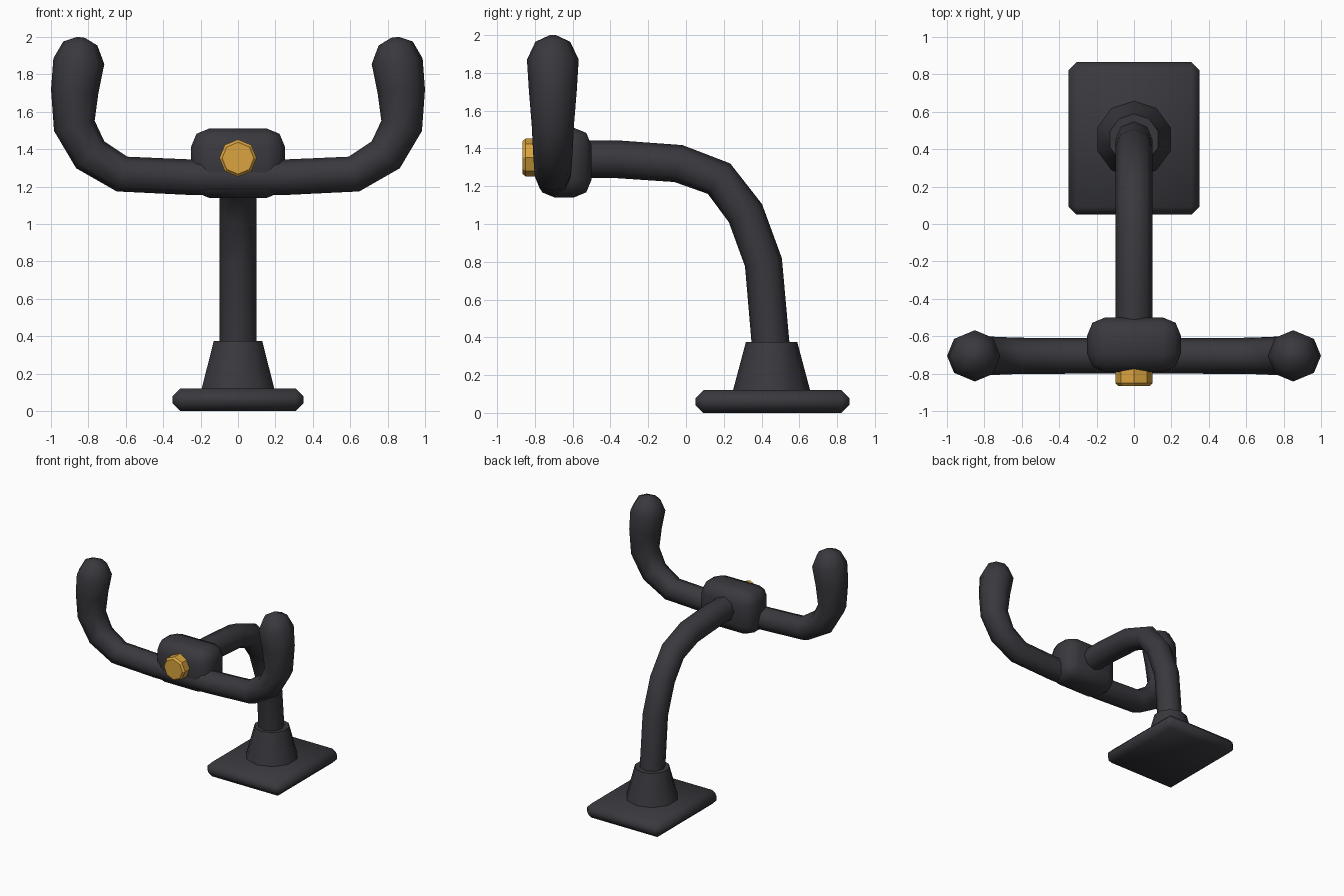
import bpy, bmesh, math
from mathutils import Vector

if "Cube" in bpy.data.objects:
    bpy.data.objects.remove(bpy.data.objects["Cube"])


def material(name, rgb):
    m = bpy.data.materials.new(name)
    m.diffuse_color = (*rgb, 1)
    m.use_nodes = True
    m.node_tree.nodes["Principled BSDF"].inputs["Base Color"].default_value = m.diffuse_color
    return m


BLACK = material("charcoal", (0.040, 0.040, 0.048))
GOLD = material("gold", (0.70, 0.37, 0.05))


def finish(bm, name, mat, angle=50):
    bmesh.ops.recalc_face_normals(bm, faces=bm.faces)
    mesh = bpy.data.meshes.new(name)
    bm.to_mesh(mesh)
    bm.free()
    mesh.materials.append(mat)
    ob = bpy.data.objects.new(name, mesh)
    bpy.context.collection.objects.link(ob)
    bpy.ops.object.select_all(action='DESELECT')
    ob.select_set(True)
    bpy.context.view_layer.objects.active = ob
    bpy.ops.object.shade_smooth_by_angle(angle=math.radians(angle))
    return ob


def tube(name, path, side, mat=BLACK, n=8, angle=50):
    """Sweep rings along a planar path of (point, radius); side is the plane normal."""
    bm = bmesh.new()
    side = Vector(side)
    pts = [Vector(p) for p, r in path]
    rings = []
    for i, (p, r) in enumerate(path):
        a = (pts[i] - pts[i - 1]).normalized() if i else Vector()
        b = (pts[i + 1] - pts[i]).normalized() if i < len(pts) - 1 else Vector()
        up = side.cross((a + b).normalized())
        rings.append([bm.verts.new(pts[i] + r * (math.cos(t) * up + math.sin(t) * side))
                      for t in (math.tau * k / n for k in range(n))])
    for r0, r1 in zip(rings, rings[1:]):
        for k in range(n):
            j = (k + 1) % n
            bm.faces.new((r0[k], r0[j], r1[j], r1[k]))
    bm.faces.new(rings[0])
    bm.faces.new(rings[-1])
    return finish(bm, name, mat, angle)


def rounded_box(name, lo, hi, bevel, segments):
    bm = bmesh.new()
    bmesh.ops.create_cube(bm, size=1)
    lo, hi = Vector(lo), Vector(hi)
    for v in bm.verts:
        v.co = (lo + hi) / 2 + v.co * (hi - lo)
    bmesh.ops.bevel(bm, geom=bm.edges[:], offset=bevel, segments=segments,
                    profile=0.5, affect='EDGES')
    return finish(bm, name, BLACK)


# Foot: plate and tapered socket
rounded_box("base_plate", (-0.35, 0.05, 0), (0.35, 0.865, 0.12), 0.042, 1)
tube("stem_socket", [((0, 0.453, 0.09), 0.212), ((0, 0.453, 0.375), 0.136)], (1, 0, 0), n=10)

# Curved stem
stem = [(0.45, 0.34), (0.41, 0.797), (0.315, 1.057), (0.175, 1.24),
        (-0.04, 1.32), (-0.37, 1.343), (-0.56, 1.343)]
tube("stem", [((0, y, z), 0.1) for y, z in stem], (1, 0, 0))

# Clamp block and front knob
rounded_box("clamp", (-0.25, -0.79, 1.14), (0.25, -0.5, 1.51), 0.095, 2)
tube("knob", [((0, -0.74, 1.352), 0.1), ((0, -0.85, 1.352), 0.1),
              ((0, -0.866, 1.352), 0.085)], (1, 0, 0), GOLD, angle=30)

# Handlebar: one half is listed, the other is its mirror; ends flare into rounded grips
half = [(0.25, 1.25, 0.095), (0.62, 1.267, 0.097), (0.79, 1.37, 0.104), (0.875, 1.525, 0.112),
        (0.873, 1.71, 0.127), (0.851, 1.87, 0.137), (0.843, 1.965, 0.092), (0.838, 1.998, 0.02)]
full = [(-x, z, r) for x, z, r in reversed(half)] + half
tube("handlebar", [((x, -0.705, z), r) for x, z, r in full], (0, 1, 0), angle=70)
